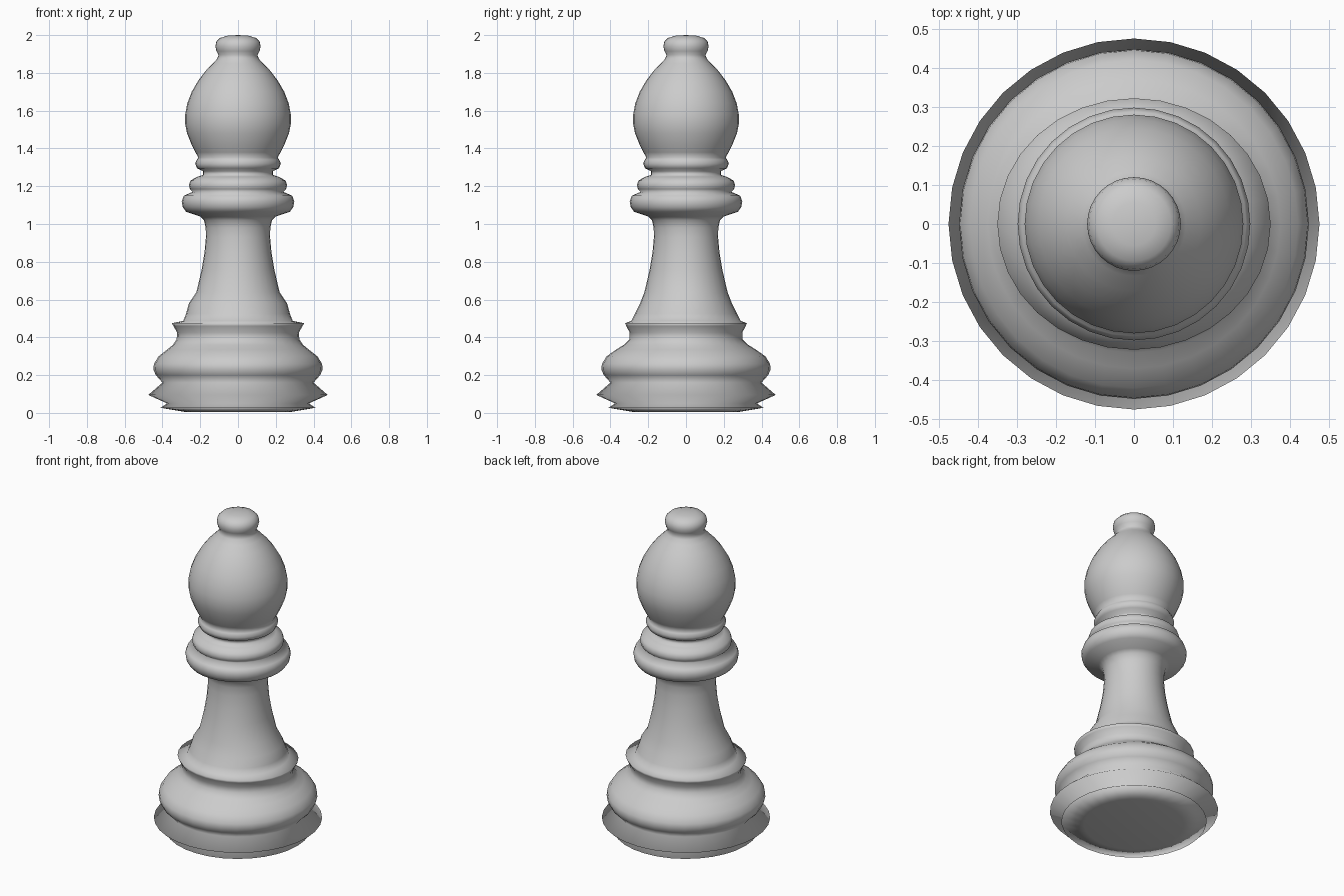
import bpy, bmesh, math

SIDES = 32
grey = bpy.data.materials.new("light grey")
grey.diffuse_color = (0.6, 0.6, 0.6, 1)


def lathe(name, profile):
    """Turn a profile of (z, radius x[, radius y]) points; zero radius closes an end."""
    bm = bmesh.new()
    rings = []
    for z, rx, *ry in profile:
        ry = ry[0] if ry else rx
        if rx == 0:
            rings.append([bm.verts.new((0, 0, z))] * SIDES)
        else:
            rings.append([bm.verts.new((rx * math.cos(2 * math.pi * i / SIDES),
                                        ry * math.sin(2 * math.pi * i / SIDES), z))
                          for i in range(SIDES)])
    for a, b in zip(rings, rings[1:]):
        for i in range(SIDES):
            j = (i + 1) % SIDES
            quad = list(dict.fromkeys((a[i], a[j], b[j], b[i])))
            bm.faces.new(quad).smooth = True
    me = bpy.data.meshes.new(name)
    bm.to_mesh(me)
    bm.free()
    me.materials.append(grey)
    ob = bpy.data.objects.new(name, me)
    bpy.context.collection.objects.link(ob)
    return ob


# Stepped foot, from the underside up to the rim below the stem
foot = [(0.005, 0), (0.005, 0.28), (0.027, 0.41), (0.05, 0.375), (0.095, 0.475),
        (0.16, 0.40), (0.20, 0.435), (0.23, 0.448), (0.26, 0.445), (0.30, 0.42),
        (0.335, 0.375, 0.37), (0.36, 0.345, 0.33), (0.39, 0.325, 0.298),
        (0.425, 0.322, 0.298), (0.46, 0.342, 0.316), (0.475, 0.35, 0.322)]
# Stem with a slight swelling at its lower end
stem = [(0.487, 0.29, 0.29), (0.525, 0.275, 0.27), (0.58, 0.26, 0.243),
        (0.64, 0.22), (0.76, 0.192), (0.85, 0.177), (0.93, 0.17), (0.98, 0.171),
        (1.02, 0.18), (1.04, 0.20)]
# Three stacked collar rings
collar = [(1.065, 0.275), (1.09, 0.293), (1.12, 0.298), (1.15, 0.287), (1.17, 0.24),
          (1.185, 0.255), (1.205, 0.26), (1.23, 0.252), (1.25, 0.215), (1.26, 0.185),
          (1.28, 0.185), (1.295, 0.217), (1.32, 0.227), (1.34, 0.218), (1.352, 0.21)]
# Pear-shaped head and the button on top
head = [(1.38, 0.226), (1.42, 0.246), (1.48, 0.27), (1.53, 0.28), (1.58, 0.28),
        (1.64, 0.268), (1.70, 0.245), (1.76, 0.21), (1.81, 0.172), (1.85, 0.133),
        (1.875, 0.11)]
button = [(1.895, 0.103), (1.915, 0.114), (1.94, 0.12), (1.965, 0.115),
          (1.985, 0.095), (1.997, 0.055), (2.0, 0)]

lathe("turned_chess_piece", foot + stem + collar + head + button)
